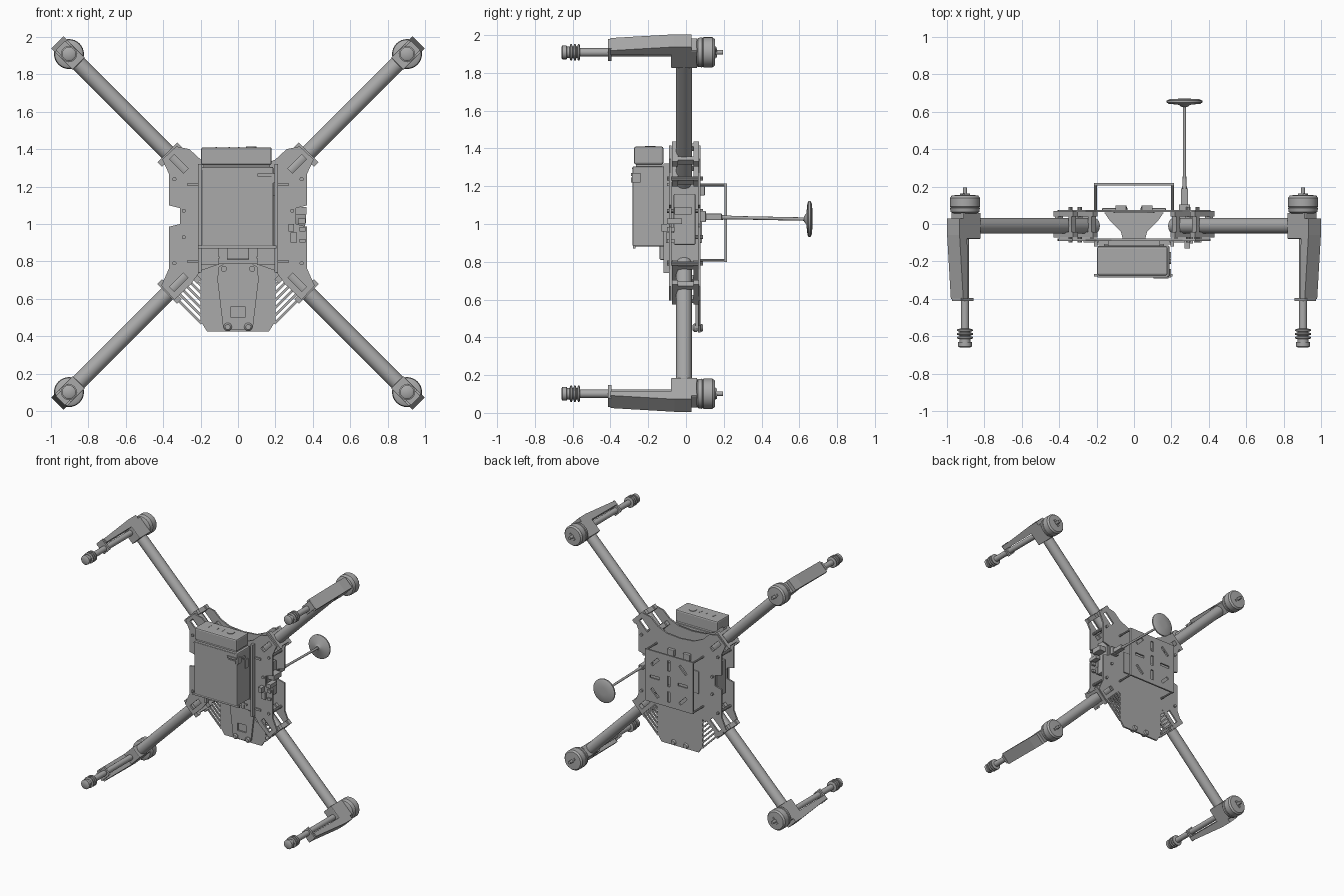
import bpy, bmesh, math
from mathutils import Matrix, Vector

if "Cube" in bpy.data.objects:
    bpy.data.objects.remove(bpy.data.objects["Cube"])

grey = bpy.data.materials.new("neutral grey")
grey.use_nodes = True
grey.diffuse_color = (0.4, 0.4, 0.4, 1)
grey.node_tree.nodes["Principled BSDF"].inputs["Base Color"].default_value = (0.4, 0.4, 0.4, 1)

MID = 1.005
I = Matrix.Identity(4)


def finish(name, bm):
    bmesh.ops.recalc_face_normals(bm, faces=bm.faces)
    mesh = bpy.data.meshes.new(name)
    bm.to_mesh(mesh)
    bm.free()
    mesh.materials.append(grey)
    ob = bpy.data.objects.new(name, mesh)
    bpy.context.collection.objects.link(ob)
    return ob


def add_box(bm, lo, hi, M=I):
    lo, hi = Vector(lo), Vector(hi)
    T = Matrix.Translation((lo + hi) / 2) @ Matrix.Diagonal((*(hi - lo), 1))
    return bmesh.ops.create_cube(bm, size=1, matrix=M @ T)["verts"]


def boxes(name, spans, M=I, bevel=0):
    bm = bmesh.new()
    for lo, hi in spans:
        add_box(bm, lo, hi, M)
    if bevel:
        bmesh.ops.bevel(bm, geom=bm.edges[:], offset=bevel, segments=2, affect='EDGES', profile=0.5)
    return finish(name, bm)


def lathe(name, base, axis, profile, M=I, n=24):
    """Revolve (distance, radius) pairs around an axis, with capped ends."""
    R = M @ Matrix.Translation(base) @ Vector(axis).to_track_quat('Z', 'Y').to_matrix().to_4x4()
    bm = bmesh.new()
    rings = []
    for d, r in profile:
        rings.append([bm.verts.new(R @ Vector((r * math.cos(a), r * math.sin(a), d)))
                      for a in (2 * math.pi * k / n for k in range(n))])
    for a, b in zip(rings, rings[1:]):
        for k in range(n):
            bm.faces.new((a[k], a[(k + 1) % n], b[(k + 1) % n], b[k])).smooth = True
    bm.faces.new(rings[0])
    bm.faces.new(rings[-1])
    ob = finish(name, bm)
    ob.data.set_sharp_from_angle(angle=0.6)
    return ob


def prism(name, outline, direction, M=I):
    bm = bmesh.new()
    f = bm.faces.new([bm.verts.new(M @ Vector(p)) for p in outline])
    out = bmesh.ops.extrude_face_region(bm, geom=[f])["geom"]
    move = M.to_3x3() @ Vector(direction)
    bmesh.ops.translate(bm, vec=move, verts=[v for v in out if isinstance(v, bmesh.types.BMVert)])
    return finish(name, bm)


def plate(name, half, y, thick=0.013):
    """Flat plate mirrored about the centre line from its right-hand outline."""
    left = [(-x, z) for x, z in reversed(half) if x > 0]
    return prism(name, [(x, y, z) for x, z in half + left], (0, thick, 0))


def cut(ob, cutter):
    mod = ob.modifiers.new("openings", 'BOOLEAN')
    mod.operation, mod.solver, mod.object = 'DIFFERENCE', 'EXACT', cutter
    cutter.hide_render = True
    dg = bpy.context.evaluated_depsgraph_get()
    dg.update()
    mesh = bpy.data.meshes.new_from_object(ob.evaluated_get(dg))
    ob.modifiers.clear()
    ob.data = mesh
    bpy.data.objects.remove(cutter)


# Local frame of each arm: x outwards, y along the body depth, z across
frames = {}
for sx, h in ((1, "right"), (-1, "left")):
    for sz, v in ((1, "upper"), (-1, "lower")):
        u = Vector((sx, 0, sz)).normalized()
        t = u.cross(Vector((0, 1, 0)))
        M = Matrix((u, (0, 1, 0), t)).transposed().to_4x4()
        M.translation = (0, 0, MID)
        frames[v + "_" + h] = M

# Arms, motors and landing legs
TIP = 1.278
for where, M in frames.items():
    lathe("arm_tube_" + where, (0.3, -0.01, 0), (1, 0, 0), [(0, 0.042), (0.94, 0.042)], M)
    boxes("arm_clamps_" + where, [((r, y, -0.075), (r + 0.035, y + 0.03, 0.075))
          for r in (0.35, 0.50) for y in (-0.073, 0.04)], M)
    boxes("clamp_sides_" + where, [((r, -0.05, s - 0.012), (r + 0.035, 0.045, s + 0.012))
          for r in (0.35, 0.50) for s in (-0.05, 0.05)], M)
    boxes("motor_mount_" + where, [((TIP - 0.075, -0.08, -0.047), (TIP + 0.06, 0.06, 0.047))], M, 0.006)
    lathe("motor_" + where, (TIP, 0.055, 0), (0, 1, 0),
          [(0, 0.06), (0.008, 0.076), (0.03, 0.08), (0.033, 0.076), (0.038, 0.08),
           (0.085, 0.08), (0.098, 0.07), (0.1, 0.03)], M, 32)
    lathe("motor_shaft_" + where, (TIP, 0.15, 0), (0, 1, 0), [(0, 0.012), (0.045, 0.012)], M, 12)
    boxes("shaft_key_" + where, [((TIP - 0.03, 0.15, -0.008), (TIP + 0.03, 0.163, 0.008))], M)
    prism("leg_brace_" + where, [(TIP + a, y, -0.047) for a, y in
          ((0.088, 0.03), (0.088, -0.06), (0.06, -0.4), (0.028, -0.4), (0.03, -0.08), (0.03, 0.03))],
          (0, 0, 0.094), M)
    lathe("leg_tube_" + where, (TIP, -0.57, 0), (0, 1, 0), [(0, 0.022), (0.5, 0.022)], M)
    boxes("leg_clamp_" + where, [((TIP - 0.03, -0.412, -0.035), (TIP + 0.065, -0.395, 0.035))], M)
    ribs = [(0.1 - 0.02 * k - e, r) for k in range(3) for e, r in
            ((0, 0.03), (0.004, 0.043), (0.012, 0.043), (0.016, 0.03))]
    lathe("foot_" + where, (TIP, -0.66, 0), (0, 1, 0),
          [(0, 0.028), (0.006, 0.037), (0.028, 0.037), (0.03, 0.03)] + ribs[::-1], M, 16)

# Main front and back plates
upper = [(0, 1.30), (0.12, 1.31), (0.2, 1.345), (0.26, 1.40), (0.33, 1.415), (0.405, 1.345), (0.37, 1.27),
         (0.37, 1.1), (0.31, 1.085), (0.31, 1.0), (0.37, 0.985), (0.37, 0.76), (0.41, 0.67), (0.34, 0.595)]
front = plate("front_plate", upper + [(0.25, 0.68), (0.2, 0.75), (0.1, 0.785), (0, 0.79)], -0.09)
back = plate("back_plate", upper + [(0.22, 0.715), (0.2, 0.7), (0.2, 0.48), (0.165, 0.425), (0, 0.425)], 0.063)
for ob in (front, back):
    bm = bmesh.new()
    for M in frames.values():
        add_box(bm, (0.395, -0.2, -0.018), (0.5, 0.2, 0.018), M)
    cut(ob, finish("slot_cutter", bm))

# Slanted cooling ribs beside the lower plate
bm = bmesh.new()
for s in (-1, 1):
    for k in range(6):
        z = 0.468 + 0.04 * k
        length = (0.735 - z) / math.sqrt(2) + 0.01
        M = Matrix.Translation((s * 0.195, 0.07, z)) @ Matrix.Rotation(-s * math.pi / 4, 4, 'Y')
        add_box(bm, (min(0, s * length), -0.006, -0.006), (max(0, s * length), 0.006, 0.006), M)
finish("cooling_ribs", bm)

# Tapered lower cover with a window and two bolts
cover = plate("lower_cover", [(0.07, 0.79), (0.105, 0.77), (0.11, 0.7), (0.08, 0.45), (0.07, 0.435)], 0.05)
cut(cover, boxes("window_cutter", [((-0.038, 0, 0.5), (0.038, 0.0615, 0.56))]))
for s in (-1, 1):
    lathe("lower_bolt", (s * 0.055, 0.035, 0.45), (0, 1, 0),
          [(0, 0.014), (0.008, 0.022), (0.02, 0.022), (0.04, 0.01), (0.044, 0.022), (0.056, 0.016)], n=16)
    lathe("cover_screw", (s * 0.075, 0.04, 0.76), (0, 1, 0), [(0, 0.016), (0.01, 0.016)], n=12)

# Inner electronics and side panels between the plates
prism("core_housing", [(x, y, 0.86) for x, y in
      ((-0.16, 0.062), (-0.13, 0.02), (-0.07, -0.04), (-0.06, -0.08),
       (0.06, -0.08), (0.07, -0.04), (0.13, 0.02), (0.16, 0.062))], (0, 0, 0.36))
for s in (-1, 1):
    boxes("side_panel", [((s * 0.225 - 0.008, -0.08, 0.8), (s * 0.225 + 0.008, 0.064, 1.22))])
    boxes("side_module", [((s * 0.27 - 0.04, -0.065, 0.89), (s * 0.27 + 0.04, 0.05, 1.16))], bevel=0.006)
    for z in (0.79, 0.93, 1.07, 1.24):
        lathe("standoff", (s * 0.34 if z in (0.79, 1.24) else s * 0.29, -0.1, z), (0, 1, 0),
              [(0, 0.011), (0.19, 0.011)], n=10)
    boxes("plate_ties", [((s * 0.23 - 0.04, -0.1, z - 0.008), (s * 0.23 + 0.04, -0.09, z + 0.008))
                         for z in (0.8, 1.21)])
    # Rails that hold the battery
    boxes("battery_rail", [((s * 0.205 - 0.01, -0.12, 0.74), (s * 0.205 + 0.01, -0.09, 1.32)),
                           ((s * 0.15 - 0.045, -0.11, 0.78), (s * 0.15 + 0.045, -0.09, 0.87))])
    boxes("rail_cross", [((s * 0.13 - 0.006, -0.118, 0.79), (s * 0.13 + 0.006, -0.11, 0.86)),
                         ((s * 0.13 - 0.03, -0.118, 0.815), (s * 0.13 + 0.03, -0.11, 0.827))])
boxes("battery_connector", [((-0.06, -0.14, 0.81), (0.06, -0.085, 0.89))], bevel=0.006)
boxes("battery_mount", [((-0.14, -0.12, 0.9), (0.14, -0.085, 1.26))])
boxes("side_ports", [((0.28, -0.105, 0.9), (0.315, -0.06, 0.955)), ((0.33, -0.1, 0.9), (0.36, -0.06, 0.92)),
                     ((0.33, -0.1, 0.96), (0.36, -0.06, 0.985)), ((0.32, -0.1, 1.0), (0.36, -0.02, 1.03)),
                     ((0.3, -0.06, 1.05), (0.365, 0.03, 1.09)), ((0.27, -0.13, 0.96), (0.3, -0.085, 1.0))])

# Battery with cap, clip and buttons
boxes("battery_body", [((-0.195, -0.283, 0.88), (0.19, -0.115, 1.305))], bevel=0.008)
boxes("battery_cap", [((-0.197, -0.275, 1.315), (0.18, -0.12, 1.41))], bevel=0.01)
boxes("battery_neck", [((-0.185, -0.265, 1.3), (0.17, -0.125, 1.32))])
boxes("battery_face_strips", [((-0.215, -0.28, 0.87), (0.205, -0.268, 0.885)),
                              ((-0.195, -0.285, 1.29), (0.18, -0.27, 1.3))])
boxes("battery_clip", [((0.105, -0.292, 1.255), (0.185, -0.28, 1.27)), ((0.11, -0.29, 1.22), (0.18, -0.28, 1.245)),
                       ((0.18, -0.285, 1.22), (0.198, -0.24, 1.27))])
boxes("battery_latch", [((0.188, -0.185, 1.15), (0.197, -0.15, 1.22))])
lathe("battery_button", (0.18, -0.2, 1.245), (1, 0, 0), [(0, 0.014), (0.017, 0.014)], n=16)
lathe("power_button", (0.07, -0.19, 1.4), (0, 0, 1), [(0, 0.028), (0.014, 0.028)], n=20)
boxes("cap_marks", [((x, -0.21, 1.4), (x + 0.008, -0.18, 1.412)) for x in (-0.12, -0.05, 0)])

# Slotted rear carrier plate on thin posts
carrier = boxes("rear_carrier", [((-0.215, 0.205, 0.8), (0.215, 0.218, 1.215))])
bm = bmesh.new()
for i in (-1, 0, 1):
    for j in (-1, 0, 1):
        turn = (math.pi / 4) * (1 if i * j >= 0 else -1) if i * j else (math.pi / 2 if i == 0 else 0)
        M = Matrix.Translation((i * 0.125, 0.21, MID + j * 0.125)) @ Matrix.Rotation(turn, 4, 'Y')
        add_box(bm, (-0.042, -0.1, -0.011), (0.042, 0.1, 0.011), M)
cut(carrier, finish("slot_cutter", bm))
for x in (-0.207, 0.207):
    for z in (0.808, 1.207):
        lathe("carrier_post", (x, 0.07, z), (0, 1, 0), [(0, 0.008), (0.14, 0.008)], n=10)
for s in (-1, 1):
    boxes("rear_fitting", [((s * 0.07 - 0.03, 0.07, 1.15), (s * 0.07 + 0.03, 0.1, 1.2))], bevel=0.005)
    boxes("rear_module", [((s * 0.12 - 0.05, 0.07, 0.9), (s * 0.12 + 0.05, 0.085, 1.08))], bevel=0.004)

# Antenna on its mast
boxes("antenna_bracket", [((0.24, 0.07, 1.01), (0.3, 0.105, 1.07)), ((0.25, 0.1, 1.02), (0.29, 0.19, 1.055))], bevel=0.004)
lathe("antenna_mast", (0.27, 0.18, 1.035), (0, 1, -0.02), [(0, 0.013), (0.08, 0.009), (0.47, 0.009)], n=12)
lathe("antenna_disc", (0.27, 0.625, 1.027), (0, 1, 0),
      [(0, 0.014), (0.012, 0.03), (0.018, 0.085), (0.024, 0.095), (0.034, 0.095), (0.042, 0.08), (0.045, 0.03)], n=32)
